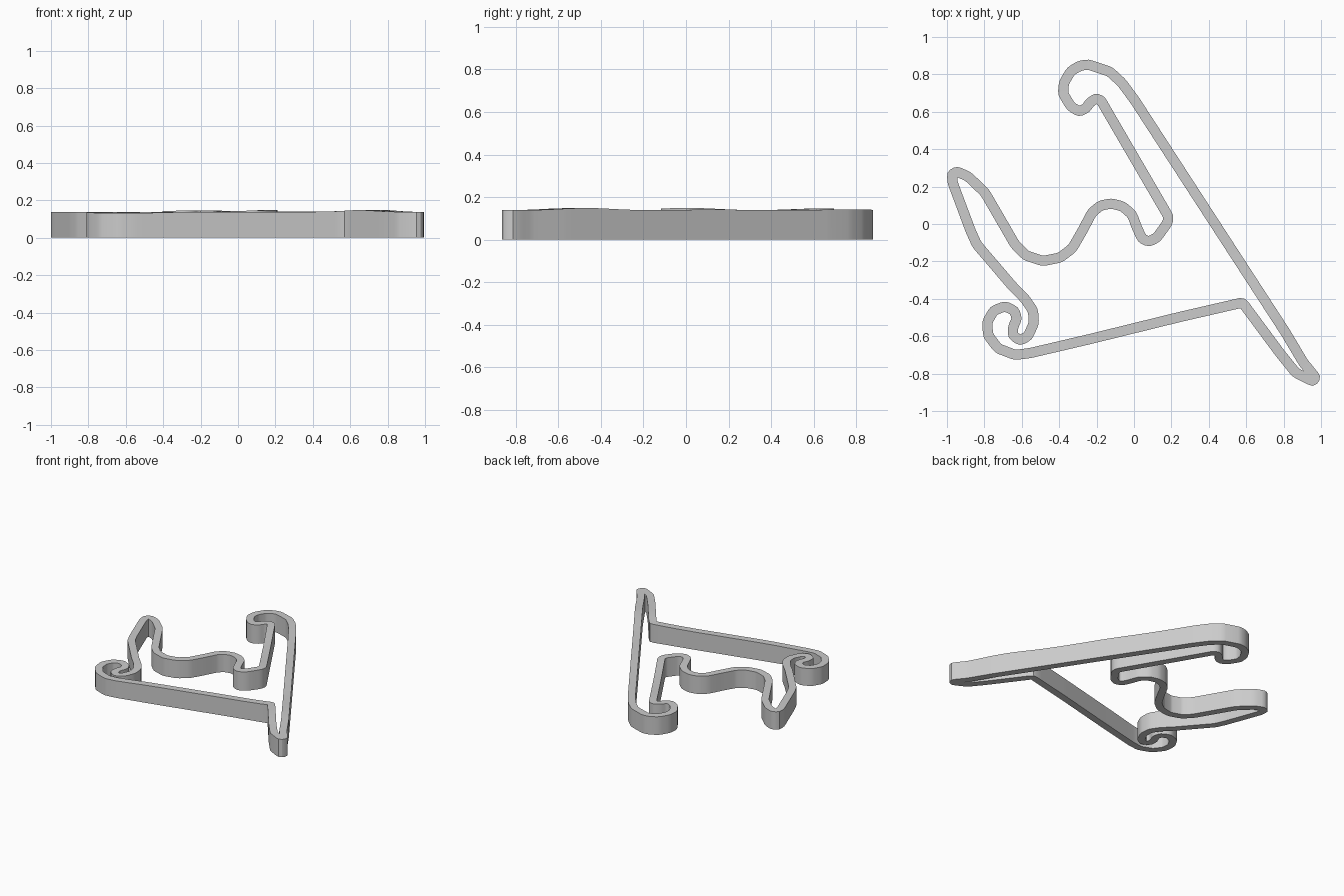
import bpy, bmesh, math
from mathutils import Vector

cube = bpy.data.objects.get("Cube")
if cube:
    bpy.data.objects.remove(cube, do_unlink=True)

HALF_WIDTH = 0.027
BASE_HEIGHT = 0.138
CORNER_CUT = 0.016

# Centre line of the circuit, in hundredths, section by section
back_straight = [(-24.5, 85.3), (-13, 81.5), (-6.5, 75.5), (0.5, 66), (81, -58), (90.5, -74)]
hairpin = [(97, -82), (95.5, -84), (86.5, -79.5), (78, -69), (58, -42)]
front_straight = [(24.5, -49.7), (-23.5, -61.5), (-55.5, -69)]
spiral = [(-63.6, -70), (-72.7, -66.5), (-78, -59.5), (-78.5, -52.5), (-75, -46.3),
          (-69, -44), (-64, -46.3), (-62.6, -50.5), (-64.7, -55.3), (-64.7, -59.6),
          (-61, -62.2), (-56.7, -60), (-53.5, -53), (-54, -46.3), (-58.3, -40)]
side_run = [(-65.2, -33), (-84, -11), (-87.2, -4), (-97, 22.2), (-97.3, 26.5), (-94.7, 28),
            (-88.8, 25.5), (-79.7, 16.8), (-71.7, 3), (-63.6, -11)]
esses = [(-57.8, -16.8), (-48.7, -19.8), (-39.6, -18), (-33, -13), (-27.8, -4), (-22.5, 6),
         (-18, 9.8), (-12.3, 11), (-6, 9.4), (-1, 5), (1.6, -2), (4.3, -7.8), (8, -9.4),
         (12.3, -7.2), (18, 0.8), (18.4, 4)]
hook = [(-15.5, 62.3), (-17.6, 66), (-20.3, 67.1), (-23.5, 65), (-25.7, 61.8), (-29.4, 60.2),
        (-33.7, 62.8), (-38, 69.8), (-37.4, 75.7), (-33.7, 81.8), (-28.9, 84.6)]
sections = [back_straight, hairpin, front_straight, spiral, side_run, esses, hook]

# Gentle rises and dips of the top: centre, amount
hills = [(Vector((0.18, 0.0)), 0.011), (Vector((-0.2, 0.62)), 0.009),
         (Vector((0.72, -0.5)), 0.011), (Vector((-0.6, -0.6)), -0.008)]


def top_height(p):
    return BASE_HEIGHT + sum(a * math.exp(-((p - c).length / 0.2) ** 2) for c, a in hills)


def round_corners(points):
    """Replace each corner by three points of a small arc."""
    result = []
    for i, p in enumerate(points):
        ends = []
        for q in (points[i - 1], points[(i + 1) % len(points)]):
            d = q - p
            ends.append(p + d.normalized() * min(CORNER_CUT, d.length * 0.32))
        middle = (ends[0] + ends[1]) / 4 + p / 2
        result += [ends[0], middle, ends[1]]
    return result


def subdivide(points, step):
    """Add points along long straights so the top can follow the hills."""
    result = []
    for i, p in enumerate(points):
        q = points[(i + 1) % len(points)]
        n = max(1, math.ceil((q - p).length / step))
        result += [p.lerp(q, k / n) for k in range(n)]
    return result


def build_wall(name, path, material):
    """Sweep a rectangular section round the closed path."""
    bm = bmesh.new()
    rings = []
    for i, p in enumerate(path):
        before = (p - path[i - 1]).normalized()
        after = (path[(i + 1) % len(path)] - p).normalized()
        tangent = (before + after).normalized()
        side = Vector((-tangent.y, tangent.x)) * HALF_WIDTH / max(0.8, tangent.dot(after))
        z = top_height(p)
        corners = [(p + side, 0), (p - side, 0), (p - side, z), (p + side, z)]
        rings.append([bm.verts.new((c.x, c.y, h)) for c, h in corners])
    for i, ring in enumerate(rings):
        last = rings[i - 1]
        for k in range(4):
            j = (k + 1) % 4
            bm.faces.new((last[k], last[j], ring[j], ring[k]))
    bmesh.ops.recalc_face_normals(bm, faces=bm.faces)
    mesh = bpy.data.meshes.new(name)
    bm.to_mesh(mesh)
    bm.free()
    mesh.materials.append(material)
    obj = bpy.data.objects.new(name, mesh)
    bpy.context.collection.objects.link(obj)
    return obj


# Single grey material
grey = bpy.data.materials.new("light grey")
grey.use_nodes = True
colour = (0.6, 0.6, 0.6, 1)
grey.diffuse_color = colour
grey.node_tree.nodes["Principled BSDF"].inputs["Base Color"].default_value = colour

# Circuit wall
corners = [Vector(p) / 100 for section in sections for p in section]
wall = build_wall("circuit_wall", subdivide(round_corners(corners), 0.06), grey)
bpy.ops.object.select_all(action="DESELECT")
wall.select_set(True)
bpy.context.view_layer.objects.active = wall
bpy.ops.object.shade_smooth_by_angle(angle=math.radians(30))
